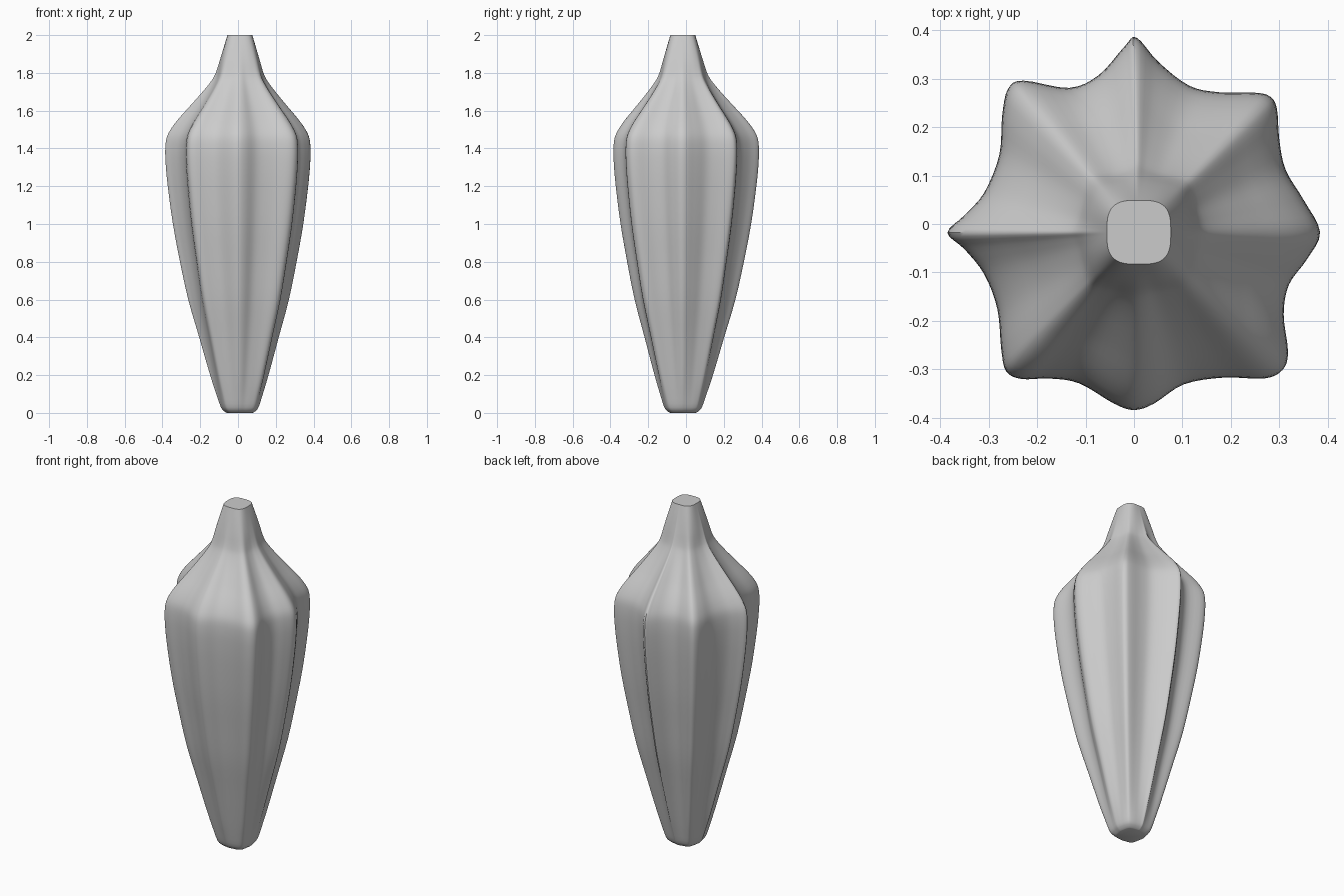
import bpy, bmesh, math
from mathutils import Vector

if "Cube" in bpy.data.objects:
    bpy.data.objects.remove(bpy.data.objects["Cube"])

CX, CY = 0.01, -0.017   # axis through the two end caps

# eight-lobed outline at the widest height
star = [(.005, .385), (.05, .335), (.113, .286), (.175, .272), (.25, .271), (.281, .263),
        (.295, .238), (.3, .174), (.313, .112), (.35, .05), (.384, -.017), (.357, -.073),
        (.32, -.125), (.309, -.187), (.318, -.265), (.306, -.302), (.268, -.319),
        (.186, -.317), (.103, -.331), (.041, -.371), (0, -.384), (-.041, -.371),
        (-.113, -.329), (-.175, -.319), (-.232, -.32), (-.264, -.304), (-.274, -.259),
        (-.282, -.176), (-.309, -.104), (-.35, -.052), (-.385, -.018), (-.35, .018),
        (-.309, .065), (-.278, .143), (-.272, .225), (-.26, .279), (-.228, .296),
        (-.134, .281), (-.072, .308), (-.02, .366)]

# height, radius, how strongly the lobes show
profile = [(0, .068, .25), (.008, .082, .27), (.03, .1, .32), (.1, .124, .5), (.2, .156, .7),
           (.4, .213, .85), (.6, .27, .95), (.8, .313, 1), (1, .35, 1), (1.2, .377, 1),
           (1.32, .388, 1), (1.4, .39, 1), (1.46, .382, 1), (1.51, .356, 1), (1.56, .318, 1),
           (1.62, .265, .98), (1.7, .195, .85), (1.76, .148, .65), (1.8, .127, .45),
           (1.86, .108, .25), (1.93, .087, .1), (2, .066, 0)]


def spline(points, steps, closed):
    pts = [Vector(p) for p in points]
    n = len(pts)
    get = (lambda i: pts[i % n]) if closed else (lambda i: pts[max(0, min(n - 1, i))])
    out = []
    for i in range(n if closed else n - 1):
        a, b, c, d = (get(i + j) for j in (-1, 0, 1, 2))
        for s in range(steps):
            t = s / steps
            out.append(.5 * (2 * b + (c - a) * t + (2 * a - 5 * b + 4 * c - d) * t * t
                             + (3 * b - a - 3 * c + d) * t ** 3))
    if not closed:
        out.append(pts[-1])
    return out


# unit lobed outline and the rounded square it fades into
lobed = [(p - Vector((CX, CY))) / .39 for p in spline(star, 4, True)]
square = []
for p in lobed:
    d = p.normalized()
    square.append(d / (abs(d.x) ** 3.2 + abs(d.y) ** 3.2) ** (1 / 3.2))

# fluted body
bm = bmesh.new()
rings = []
for z, r, k in spline(profile, 3, False):
    ring = []
    for a, b in zip(lobed, square):
        q = b.lerp(a, k) * r
        ring.append(bm.verts.new((CX + q.x, CY + q.y, min(2, max(0, z)))))
    rings.append(ring)
n = len(lobed)
for lo, hi in zip(rings, rings[1:]):
    for i in range(n):
        j = (i + 1) % n
        bm.faces.new((lo[i], lo[j], hi[j], hi[i]))
bm.faces.new(rings[0])
bm.faces.new(rings[-1])
bmesh.ops.recalc_face_normals(bm, faces=bm.faces)
mesh = bpy.data.meshes.new("fluted_body")
bm.to_mesh(mesh)
bm.free()
body = bpy.data.objects.new("fluted_body", mesh)
bpy.context.collection.objects.link(body)
bpy.context.view_layer.objects.active = body
body.select_set(True)
bpy.ops.object.shade_smooth_by_angle(angle=math.radians(40))
